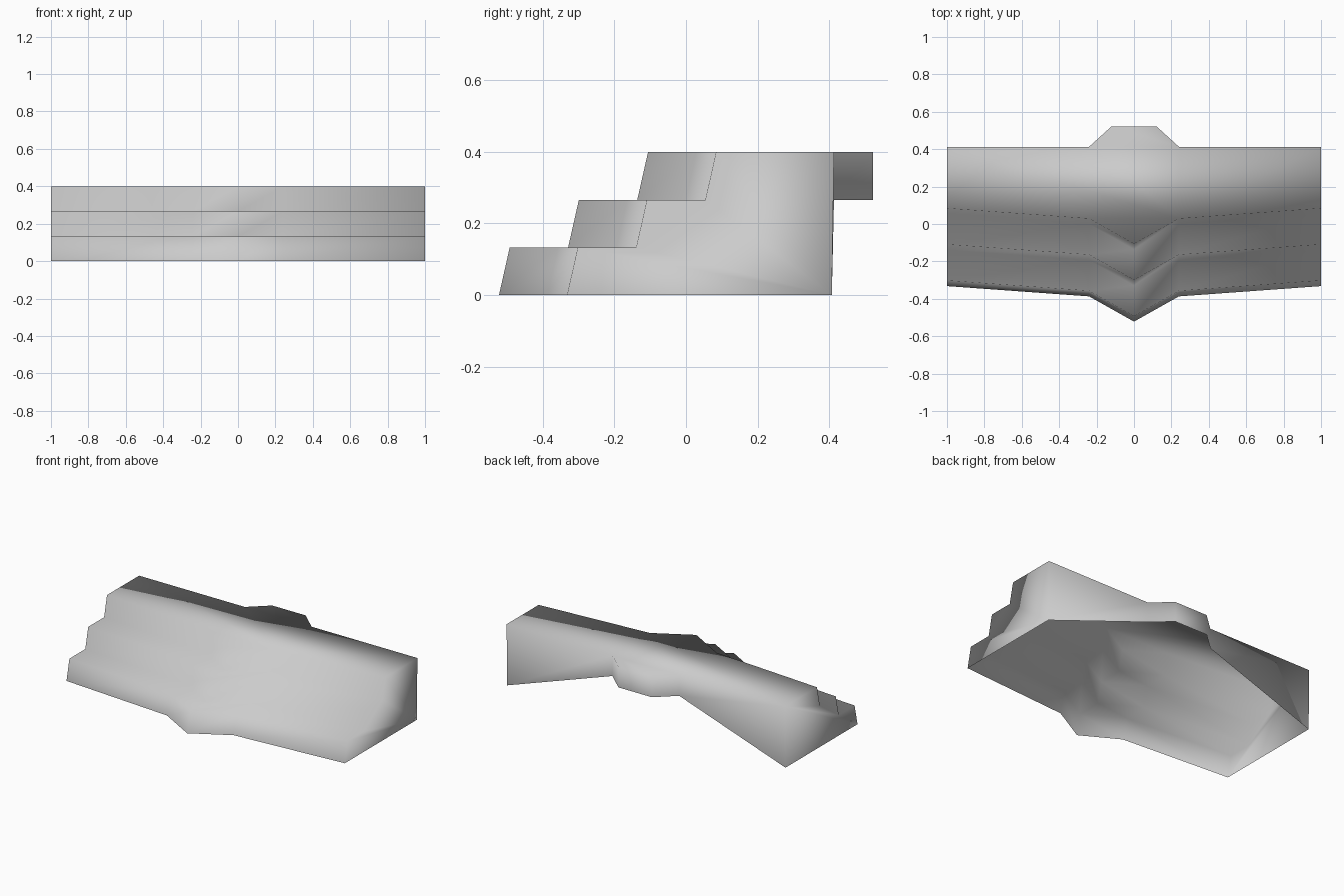
import bpy
import bmesh

cube = bpy.data.objects.get("Cube")
if cube:
    bpy.data.objects.remove(cube, do_unlink=True)

# One plain grey
grey = bpy.data.materials.new("plain grey")
grey.use_nodes = True
colour = (0.6, 0.6, 0.6, 1)
grey.diffuse_color = colour
grey.node_tree.nodes["Principled BSDF"].inputs["Base Color"].default_value = colour

STEPS, RISE, PITCH, LEAN = 3, 0.133, 0.193, 0.03
TOP = STEPS * RISE
# Chevron plan of each step: x and distance behind the nose
NOSE = [(-1, 0.19), (-0.24, 0.135), (0, 0), (0.24, 0.135), (1, 0.19)]
# Rear outline: x, y and height of the lower edge
REAR = [(-1, 0.41, 0), (-0.24, 0.413, 2 * RISE), (-0.12, 0.522, 2 * RISE),
        (0.12, 0.522, 2 * RISE), (0.24, 0.413, 2 * RISE), (1, 0.41, 0)]

bm = bmesh.new()


def strip(low, high):
    """Join two rows of vertices with quads."""
    for i in range(len(low) - 1):
        bm.faces.new((low[i], low[i + 1], high[i + 1], high[i]))


# Chevron rows from the lowest front edge to the upper front edge
rows = []
for k in range(STEPS):
    for lean, z in ((0, k * RISE), (LEAN, (k + 1) * RISE)):
        y = -0.522 + k * PITCH + lean
        rows.append([bm.verts.new((x, y + back, z)) for x, back in NOSE])

# Leaning risers and flat treads
for low, high in zip(rows, rows[1:]):
    strip(low, high)

# Rear wall with raised lower edge and bulge
rear_low = [bm.verts.new((x, y - (0.003 if z == 0 else 0), z)) for x, y, z in REAR]
rear_high = [bm.verts.new((x, y + (0.003 if z == 0 else 0), TOP)) for x, y, z in REAR]
strip(rear_high, rear_low)

# Top deck
bm.faces.new(rows[-1] + rear_high[::-1])

# End walls
for end in (0, -1):
    wall = [row[end] for row in rows] + [rear_high[end], rear_low[end]]
    bm.faces.new(wall if end else wall[::-1])
bmesh.ops.recalc_face_normals(bm, faces=bm.faces)

mesh = bpy.data.meshes.new("stepped_shell")
bm.to_mesh(mesh)
bm.free()
mesh.materials.append(grey)
mesh.shade_smooth()
shell = bpy.data.objects.new("stepped_shell", mesh)
bpy.context.collection.objects.link(shell)
